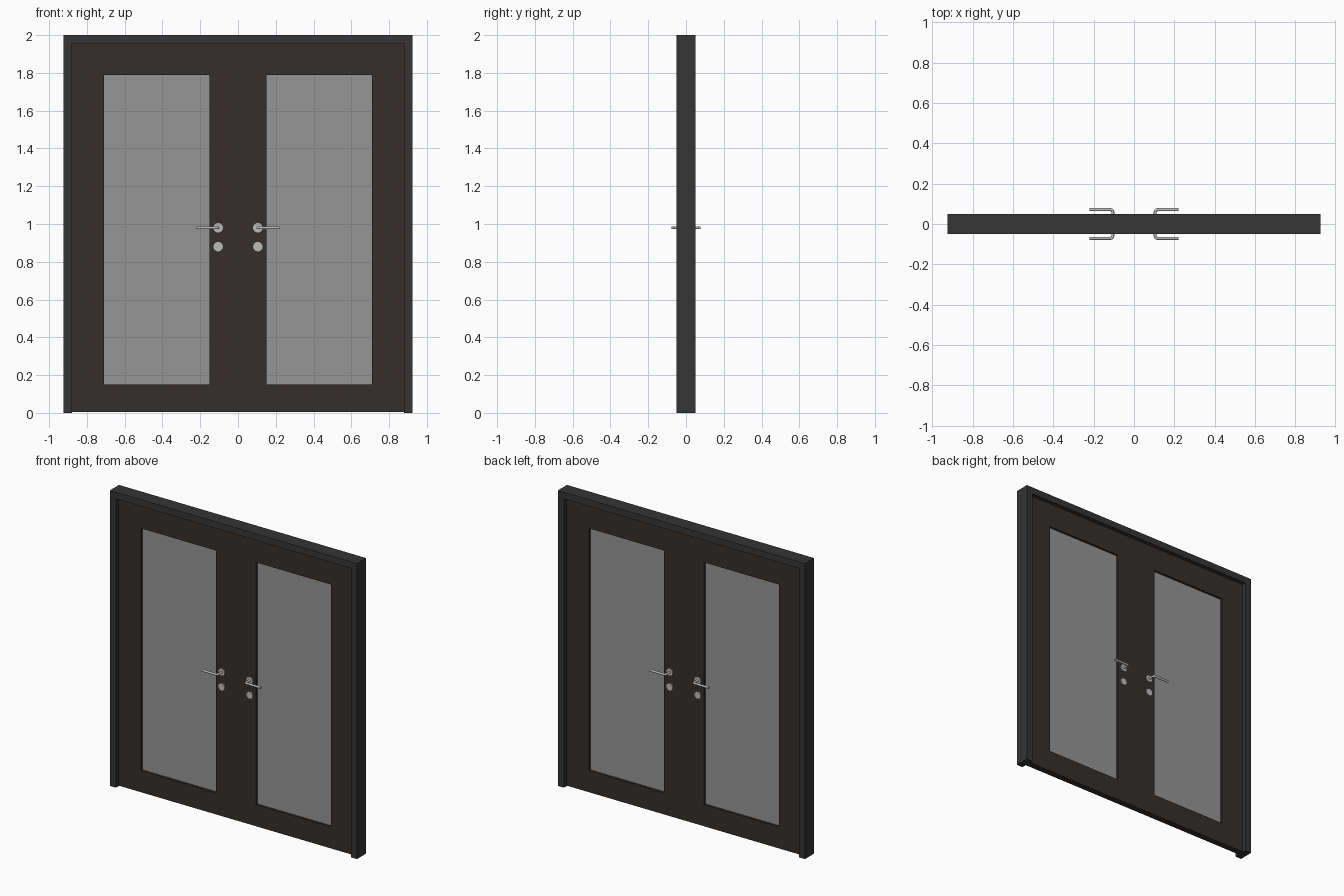
import bpy, bmesh
from math import pi, sin, cos
from mathutils import Vector

if "Cube" in bpy.data.objects:
    bpy.data.objects.remove(bpy.data.objects["Cube"])

W, H, D = 0.925, 2.0, 0.049      # frame half width, height, half depth
JAMB = 0.045                     # frame face width
LEAF, GLASS = 0.021, 0.006       # half thicknesses


def material(name, rgba):
    m = bpy.data.materials.new(name)
    m.diffuse_color = rgba
    m.use_nodes = True
    m.node_tree.nodes["Principled BSDF"].inputs["Base Color"].default_value = m.diffuse_color
    return m


FRAME = material("dark_grey", (0.035, 0.035, 0.035, 1))
WOOD = material("dark_brown", (0.036, 0.028, 0.025, 1))
PANE = material("glass_grey", (0.30, 0.30, 0.30, 0.65))
METAL = material("satin_metal", (0.5, 0.5, 0.5, 1))


def finish(name, bm, mat):
    bmesh.ops.recalc_face_normals(bm, faces=bm.faces)
    me = bpy.data.meshes.new(name)
    bm.to_mesh(me)
    bm.free()
    ob = bpy.data.objects.new(name, me)
    bpy.context.collection.objects.link(ob)
    me.materials.append(mat)
    return ob


def extrude_faces(name, loops, half, mat):
    """Extrude flat xz polygons sharing corners through y = -half..half."""
    bm = bmesh.new()
    for pts in loops:
        bm.faces.new([bm.verts.new((x, -half, z)) for x, z in pts])
    bmesh.ops.remove_doubles(bm, verts=bm.verts, dist=1e-5)
    ext = bmesh.ops.extrude_face_region(bm, geom=bm.faces[:], use_keep_orig=True)
    moved = [g for g in ext["geom"] if isinstance(g, bmesh.types.BMVert)]
    bmesh.ops.translate(bm, verts=moved, vec=(0, 2 * half, 0))
    return finish(name, bm, mat)


def rect(x0, x1, z0, z1):
    return [(x0, z0), (x1, z0), (x1, z1), (x0, z1)]


def smooth(ob):
    bpy.ops.object.select_all(action='DESELECT')
    ob.select_set(True)
    bpy.context.view_layer.objects.active = ob
    bpy.ops.object.shade_smooth_by_angle()


def rose(name, x, z, side):
    bm = bmesh.new()
    bmesh.ops.create_cone(bm, cap_ends=True, segments=32, radius1=0.025,
                          radius2=0.025, depth=0.008)
    ob = finish(name, bm, METAL)
    ob.rotation_euler.x = pi / 2
    ob.location = (x, side * (LEAF + 0.003), z)
    smooth(ob)


def lever(name, x, z, side, out):
    """Round bar: shank out of the door, rounded bend, then grip sideways."""
    r, y, bend, n = 0.0075, 0.071, 0.012, 16
    path = [(0, LEAF)]
    path += [(bend * (1 - cos(a)), y - bend + bend * sin(a))
             for a in (i * pi / 12 for i in range(7))]
    path += [(0.115, y)]
    bm = bmesh.new()
    rings = []
    for i, p in enumerate(path):
        t = (Vector(path[min(i + 1, len(path) - 1)]) - Vector(path[max(i - 1, 0)])).normalized()
        if i == 1:
            t = Vector((0, 1))
        if i == len(path) - 2:
            t = Vector((1, 0))
        ring = []
        for k in range(n):
            c, s = r * cos(2 * pi * k / n), r * sin(2 * pi * k / n)
            ring.append(bm.verts.new((x + out * (p[0] - t.y * c),
                                      side * (p[1] + t.x * c), z + s)))
        rings.append(ring)
    for a, b in zip(rings, rings[1:]):
        for k in range(n):
            bm.faces.new((a[k], a[(k + 1) % n], b[(k + 1) % n], b[k]))
    bm.faces.new(rings[0])
    bm.faces.new(rings[-1])
    smooth(finish(name, bm, METAL))


# Outer frame: two jambs and a head, open at the floor
wi, hi = W - JAMB, H - JAMB
extrude_faces("door_frame", [[(-W, 0), (-wi, 0), (-wi, hi), (wi, hi),
                              (wi, 0), (W, 0), (W, H), (-W, H)]], D, FRAME)

# Door leaves with glass panes and handle sets on both faces
g0, g1, b0, b1, zb = 0.15, 0.71, 0.15, 1.79, 0.004
for out, tag in ((-1, "left"), (1, "right")):
    xs = [out * v for v in (0, g0, g1, wi)]
    zs = [zb, b0, b1, hi]
    cells = [rect(xs[i], xs[i + 1], zs[j], zs[j + 1])
             for i in range(3) for j in range(3) if (i, j) != (1, 1)]
    extrude_faces(f"{tag}_door_leaf", cells, LEAF, WOOD)
    extrude_faces(f"{tag}_glass_pane", [rect(xs[1], xs[2], b0, b1)], GLASS, PANE)
    for side, face in ((-1, "front"), (1, "back")):
        x = out * 0.105
        rose(f"{tag}_{face}_handle_rose", x, 0.98, side)
        rose(f"{tag}_{face}_lock_rose", x, 0.88, side)
        lever(f"{tag}_{face}_lever", x, 0.98, side, out)
